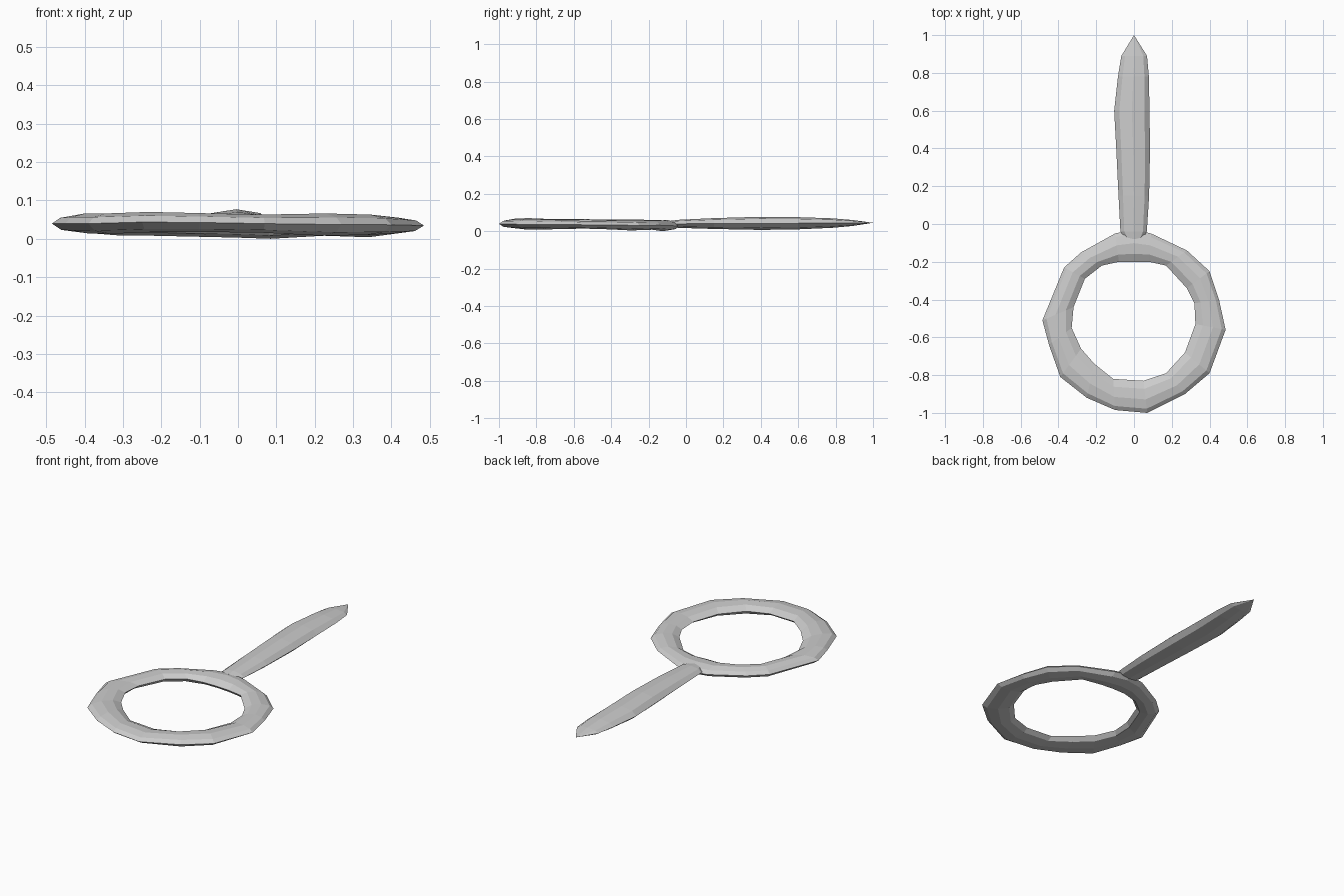
import bpy, bmesh, math


def loft(name, rings, closed):
    """Skin a list of equal-length vertex rings, looped or capped at the ends."""
    bm = bmesh.new()
    rows = [[bm.verts.new(p) for p in ring] for ring in rings]
    n = len(rows[0])
    for i in range(len(rows) if closed else len(rows) - 1):
        a, b = rows[i], rows[(i + 1) % len(rows)]
        for j in range(n):
            k = (j + 1) % n
            bm.faces.new((a[j], a[k], b[k], b[j]))
    if not closed:
        bm.faces.new(rows[0])
        bm.faces.new(rows[-1])
        bmesh.ops.remove_doubles(bm, verts=bm.verts, dist=1e-5)
    bmesh.ops.recalc_face_normals(bm, faces=bm.faces)
    mesh = bpy.data.meshes.new(name)
    bm.to_mesh(mesh)
    bm.free()
    obj = bpy.data.objects.new(name, mesh)
    bpy.context.collection.objects.link(obj)
    return obj


# Hand-hewn ring: outer x, y / inner x, y / bottom z, top z, clockwise from the blade
stations = [
    (0.00, -0.03, 0.00, -0.20, 0.003, 0.060),
    (0.09, -0.05, 0.08, -0.20, 0.000, 0.057),
    (0.28, -0.14, 0.17, -0.22, 0.008, 0.056),
    (0.40, -0.25, 0.28, -0.34, 0.004, 0.058),
    (0.45, -0.40, 0.32, -0.42, 0.010, 0.056),
    (0.485, -0.56, 0.325, -0.53, 0.014, 0.055),
    (0.40, -0.79, 0.27, -0.68, 0.010, 0.063),
    (0.27, -0.90, 0.17, -0.79, 0.008, 0.066),
    (0.07, -1.00, 0.05, -0.83, 0.016, 0.063),
    (-0.10, -0.985, -0.11, -0.82, 0.018, 0.067),
    (-0.25, -0.92, -0.21, -0.74, 0.017, 0.070),
    (-0.39, -0.81, -0.28, -0.66, 0.013, 0.066),
    (-0.45, -0.64, -0.33, -0.55, 0.014, 0.066),
    (-0.485, -0.51, -0.32, -0.44, 0.016, 0.063),
    (-0.37, -0.23, -0.26, -0.29, 0.009, 0.062),
    (-0.28, -0.15, -0.17, -0.22, 0.008, 0.060),
    (-0.10, -0.05, -0.08, -0.20, 0.005, 0.058),
]
# Lens-like cross-section: fraction from outer to inner, height fraction
section = [(0, .5), (.13, .82), (.42, 1), (.75, .92), (1, .55), (.85, .15), (.5, 0), (.15, .15)]
loft("ring", [[(ox + (ix - ox) * t, oy + (iy - oy) * t, lo + (hi - lo) * h)
               for t, h in section] for ox, oy, ix, iy, lo, hi in stations], True)

# Pointed blade: y, left x, right x, bottom z, top z
blade = [
    (-0.08, -0.045, 0.045, 0.024, 0.056),
    (-0.04, -0.072, 0.068, 0.018, 0.061),
    (0.15, -0.082, 0.080, 0.012, 0.070),
    (0.40, -0.094, 0.085, 0.007, 0.077),
    (0.60, -0.105, 0.082, 0.010, 0.075),
    (0.78, -0.085, 0.079, 0.018, 0.069),
    (0.89, -0.067, 0.069, 0.028, 0.060),
    (1.00, 0.0, 0.0, 0.045, 0.045),
]
angles = [math.radians(45 * k) for k in range(8)]
loft("blade", [[((l + r) / 2 + (r - l) / 2 * math.cos(a), y,
                 (lo + hi) / 2 + (hi - lo) / 2 * math.sin(a)) for a in angles]
               for y, l, r, lo, hi in blade], False)
